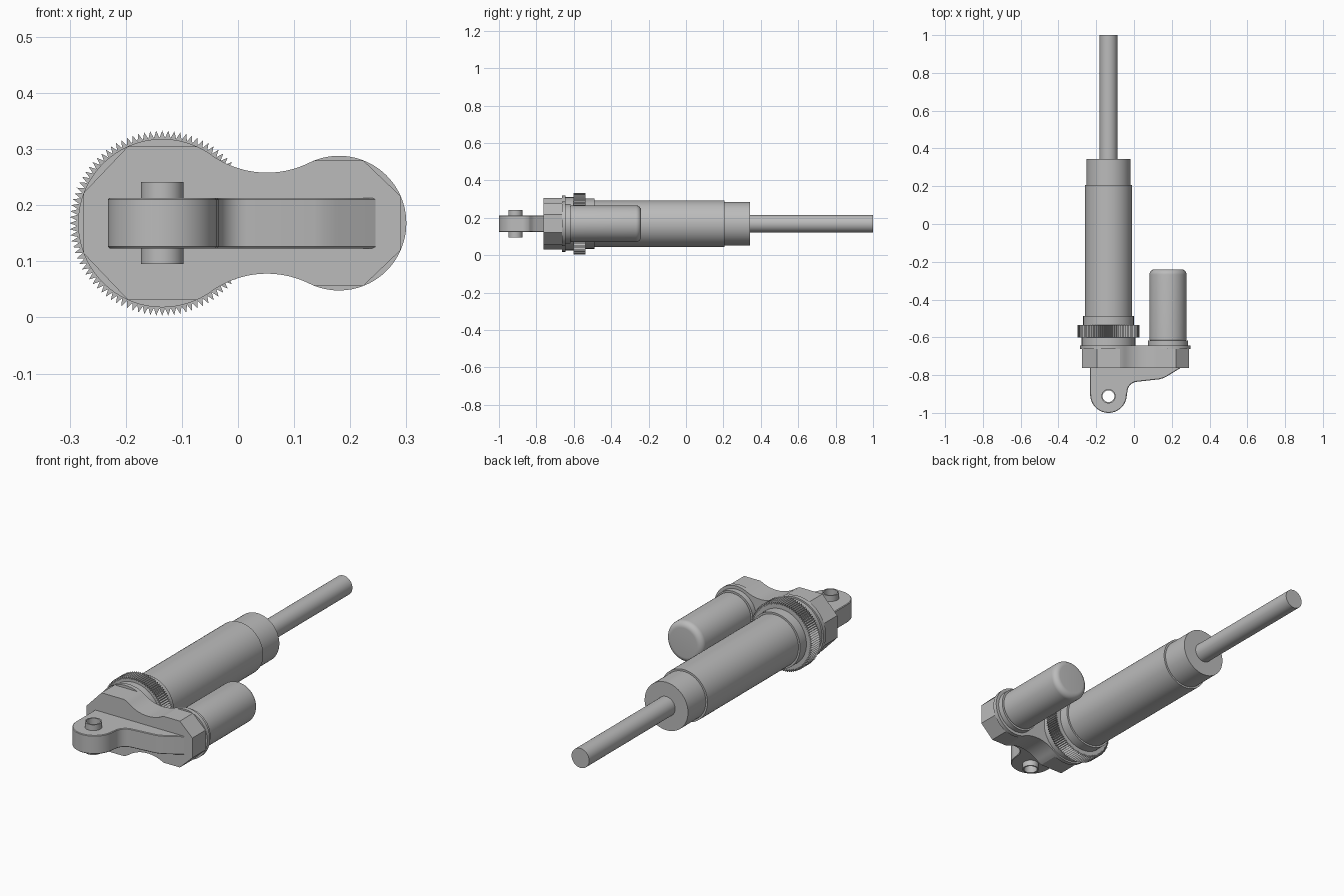
import bpy, bmesh
from math import sin, cos, radians, pi, atan2, hypot
from mathutils import Vector

cube = bpy.data.objects.get("Cube")
if cube:
    bpy.data.objects.remove(cube)

MID = 0.168              # height of the main axis
MAIN, RES = -0.135, 0.18  # x of the damper and reservoir axes
EYE_Y = -0.903

metal = bpy.data.materials.new("grey_metal")
metal.use_nodes = True
metal.diffuse_color = (0.5, 0.5, 0.5, 1)
metal.node_tree.nodes["Principled BSDF"].inputs["Base Color"].default_value = (0.5, 0.5, 0.5, 1)


def finish(name, bm, angle=30):
    bmesh.ops.recalc_face_normals(bm, faces=bm.faces)
    mesh = bpy.data.meshes.new(name)
    bm.to_mesh(mesh)
    bm.free()
    mesh.materials.append(metal)
    obj = bpy.data.objects.new(name, mesh)
    bpy.context.collection.objects.link(obj)
    bpy.ops.object.select_all(action='DESELECT')
    obj.select_set(True)
    bpy.context.view_layer.objects.active = obj
    bpy.ops.object.shade_smooth_by_angle(angle=radians(angle))
    return obj


def lathe(name, profile, centre, axis, steps=64, closed=False):
    """Revolve (radius, distance along axis) points."""
    bm = bmesh.new()
    centre, axis = Vector(centre), Vector(axis)
    verts = [bm.verts.new(centre + Vector((r, 0, 0)) + axis * d) for r, d in profile]
    edges = [bm.edges.new(p) for p in zip(verts, verts[1:])]
    if closed:
        edges.append(bm.edges.new((verts[-1], verts[0])))
    bmesh.ops.spin(bm, geom=verts + edges, cent=centre, axis=axis, angle=2 * pi, steps=steps)
    bmesh.ops.remove_doubles(bm, verts=bm.verts, dist=1e-5)
    return finish(name, bm)


def rod(name, x, radius, y0, y1):
    return lathe(name, [(0, y0), (radius, y0), (radius, y1), (0, y1)], (x, 0, MID), (0, 1, 0))


def prism(name, outline, start, offset, angle=30):
    """Extrude a closed outline; start maps a 2D point to 3D."""
    bm = bmesh.new()
    face = bm.faces.new([bm.verts.new(start(*p)) for p in outline])
    out = bmesh.ops.extrude_face_region(bm, geom=[face])
    moved = [v for v in out["geom"] if isinstance(v, bmesh.types.BMVert)]
    bmesh.ops.translate(bm, verts=moved, vec=offset)
    return finish(name, bm, angle)


def arc(cx, cy, r, a0, a1, n):
    return [(cx + r * cos(radians(a0 + (a1 - a0) * i / n)),
             cy + r * sin(radians(a0 + (a1 - a0) * i / n))) for i in range(n + 1)]


# Two-lobed outline: big lobe, concave neck, small lobe
R_MAIN, R_RES, R_NECK = 0.15, 0.12, 0.17
NX, NZ = 0.0515, 0.26
T1 = atan2(NZ, NX - MAIN) * 180 / pi
T2 = atan2(NZ, NX - RES) * 180 / pi
neck = arc(NX, NZ, R_NECK, T1 + 180, T2 + 180, 20)


def mirrored(half):
    inner = [p for p in reversed(half) if p[1] > 1e-4]
    return half + [(x, -z) for x, z in inner]


round_half = (arc(MAIN, 0, R_MAIN, 180, T1, 32)[:-1] + neck
              + arc(RES, 0, R_RES, T2, 0, 28)[1:])
faceted_half = ([(-0.275, 0.054), (-0.196, 0.137)] + arc(MAIN, 0, R_MAIN, 66, T1, 4)[:-1]
                + neck + [(0.137, 0.112), (0.223, 0.112), (0.29, 0.048)])

prism("flange", mirrored(round_half), lambda x, z: (x, -0.663, MID + z), (0, 0.02, 0))
prism("head_block", mirrored(faceted_half), lambda x, z: (x, -0.763, MID + z), (0, 0.102, 0), 20)

# Mounting ear with a bored eye
ear_outline = ([(-0.232, -0.75)] + arc(MAIN, EYE_Y, 0.097, 180, 360, 32)
               + arc(0.02, -0.89, 0.055, 180, 95, 12)
               + [(0.135, -0.822), (0.155, -0.816), (0.175, -0.806), (0.25, -0.76), (0.25, -0.75)])
ear = prism("mounting_ear", ear_outline, lambda x, y: (x, y, MID - 0.045), (0, 0, 0.09))
bore = lathe("bore_cutter", [(0, -0.2), (0.034, -0.2), (0.034, 0.2), (0, 0.2)],
             (MAIN, EYE_Y - 0.009, MID), (0, 0, 1))
bore.hide_render = True
cut = ear.modifiers.new("bore", 'BOOLEAN')
cut.object = bore
cut.solver = 'EXACT'
bpy.context.view_layer.objects.active = ear
bpy.ops.object.modifier_apply(modifier=cut.name)
bpy.data.objects.remove(bore)
bevel = ear.modifiers.new("soft_edges", 'BEVEL')
bevel.width = 0.003
bevel.limit_method = 'ANGLE'
bevel.angle_limit = radians(60)

lathe("eye_bushing", [(0.031, -0.073), (0.038, -0.073), (0.038, 0.073), (0.031, 0.073)],
      (MAIN, EYE_Y - 0.009, MID), (0, 0, 1), 48, True)

# Damper body and shaft
rod("lower_collar", MAIN, 0.142, -0.65, -0.59)
rod("upper_collar", MAIN, 0.134, -0.55, -0.488)
rod("damper_tube", MAIN, 0.125, -0.5, 0.207)
rod("seal_head", MAIN, 0.116, 0.2, 0.343)
rod("shaft", MAIN, 0.047, 0.34, 1.0)

# Knurled adjuster ring
TEETH = 96
teeth = []
for i in range(2 * TEETH):
    a, r = pi * i / TEETH, (0.165, 0.152)[i % 2]
    teeth.append((MAIN + r * cos(a), r * sin(a)))
prism("adjuster_ring", teeth, lambda x, z: (x, -0.602, MID + z), (0, 0.066, 0))

# Reservoir with rounded end
rod("reservoir_base", RES, 0.105, -0.65, -0.617)
cap = [(r, y) for r, y in arc(0.07, -0.268, 0.028, 0, 90, 8)]
foot = [(0, -0.625), (0.09, -0.625), (0.098, -0.612)]
lathe("reservoir", foot + cap + [(0, -0.24)], (RES, 0, MID), (0, 1, 0))
